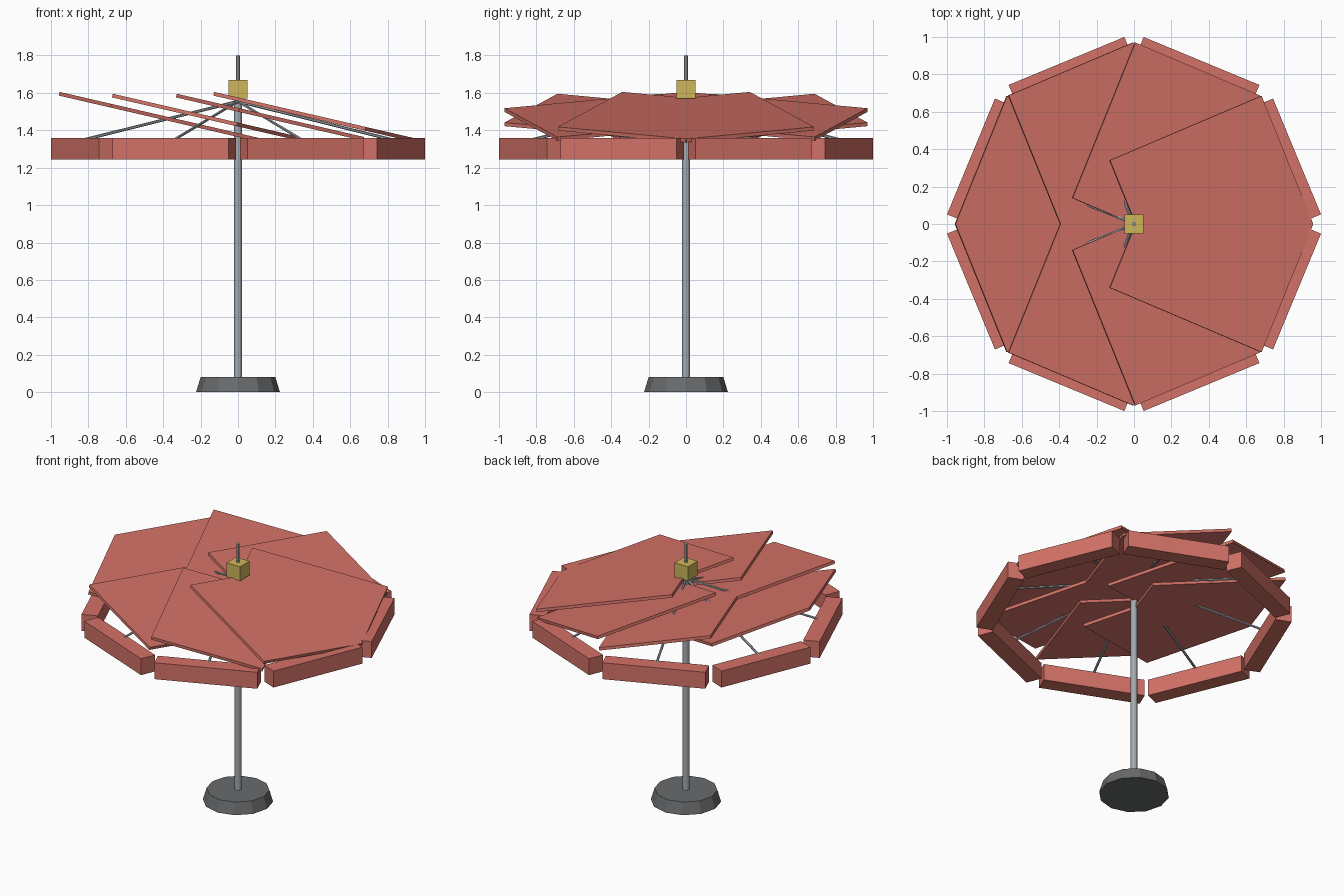
import bpy, math
from mathutils import Matrix, Vector

old = bpy.data.objects.get("Cube")
if old:
    bpy.data.objects.remove(old, do_unlink=True)


def material(name, rgb, metallic=0.0):
    m = bpy.data.materials.new(name)
    m.use_nodes = True
    m.diffuse_color = (*rgb, 1)
    m.node_tree.nodes["Principled BSDF"].inputs["Base Color"].default_value = (*rgb, 1)
    return m


red = material("canopy red", (0.65, 0.167, 0.135))
steel = material("pole steel", (0.38, 0.41, 0.44))
gold = material("hub gold", (0.62, 0.47, 0.1))
grey = material("base grey", (0.14, 0.145, 0.15))


def finish(name, mat):
    ob = bpy.context.object
    ob.name = ob.data.name = name
    ob.data.materials.append(mat)
    return ob


def box(name, size, matrix, mat):
    bpy.ops.mesh.primitive_cube_add(size=1)
    ob = finish(name, mat)
    ob.data.transform(Matrix.Diagonal((*size, 1)))
    ob.matrix_world = matrix
    return ob


def rod(name, start, end, radius, mat, sides=8):
    a, b = Vector(start), Vector(end)
    bpy.ops.mesh.primitive_cylinder_add(vertices=sides, radius=radius, depth=(b - a).length)
    ob = finish(name, mat)
    ob.matrix_world = Matrix.Translation((a + b) / 2) @ (b - a).to_track_quat("Z", "Y").to_matrix().to_4x4()
    return ob


# Weighted base, pole and top spike
bpy.ops.mesh.primitive_cone_add(vertices=12, radius1=0.224, radius2=0.2, depth=0.08, location=(0, 0, 0.04))
finish("base", grey)
rod("pole", (0, 0, 0.05), (0, 0, 1.56), 0.022, steel, 12)
rod("top_spike", (0, 0, 1.5), (0, 0, 1.8), 0.011, steel)

# Square hub
box("hub", (0.104, 0.104, 0.1), Matrix.Translation((0, 0, 1.62)), gold)

# Canopy panels all lean toward +x, with ribs and a hanging rim below
lean = Matrix.Rotation(math.radians(13), 4, "Y")
for i in range(8):
    angle = math.radians(22.5 + 45 * i)
    turn = Matrix.Rotation(angle, 4, "Z")
    out = Vector((math.cos(angle), math.sin(angle), 0))
    up = Vector((0, 0, 1))
    box(f"canopy_panel_{i + 1}", (0.9, 0.74, 0.02),
        Matrix.Translation(out * 0.447 + up * 1.47) @ lean @ turn, red)
    box(f"rim_{i + 1}", (0.107, 0.67, 0.115),
        Matrix.Translation(out * 0.89 + up * 1.3025) @ turn, red)
    rod(f"rib_{i + 1}", up * 1.555, out * 0.89 + up * 1.35, 0.008, steel, 6)
